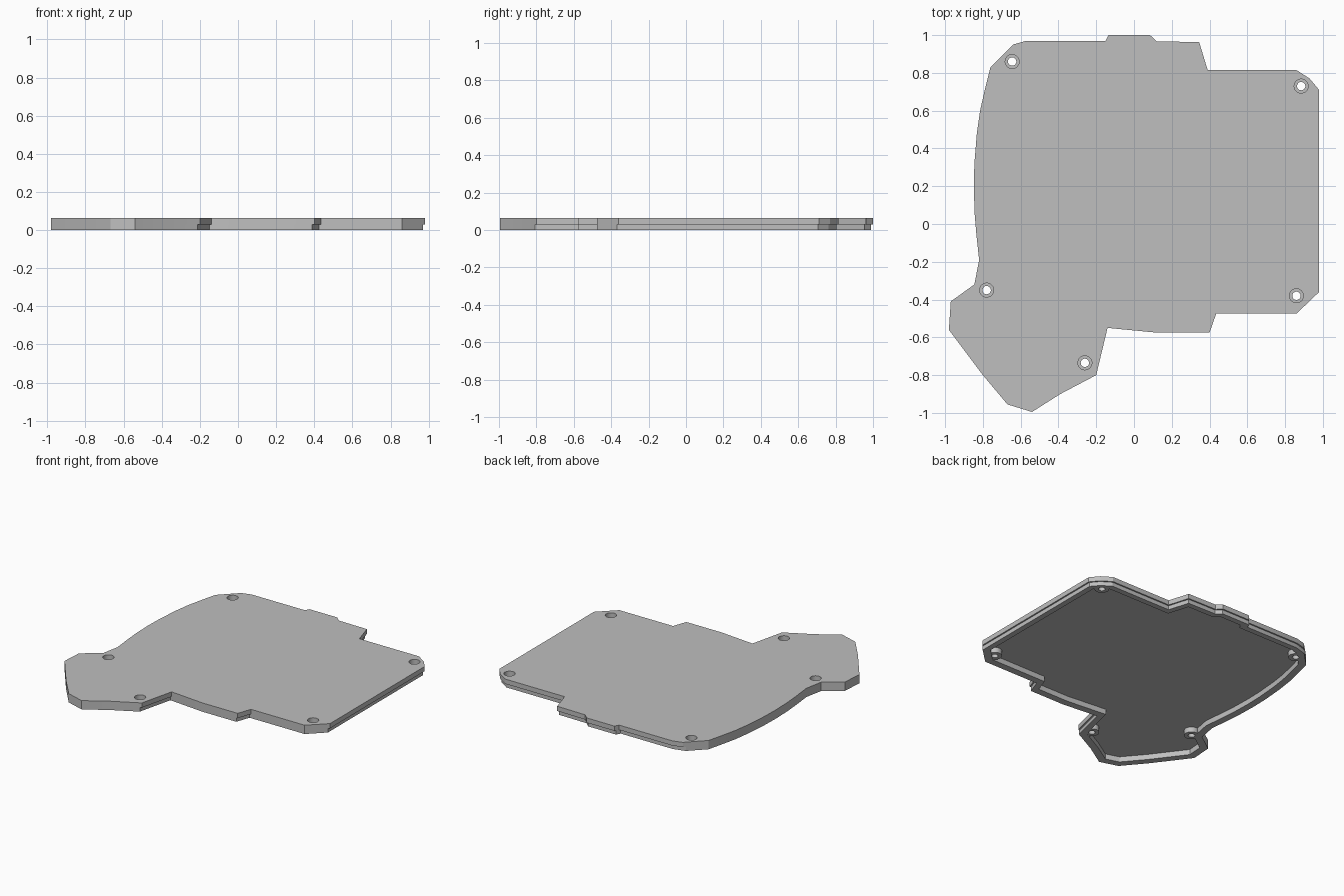
import bpy
import bmesh
from mathutils import Vector

if "Cube" in bpy.data.objects:
    bpy.data.objects.remove(bpy.data.objects["Cube"], do_unlink=True)

HEIGHT, STEP_Z, CEILING_Z = 0.063, 0.029, 0.038
STEP_INSET, RIM_WIDTH = 0.01, 0.05

# Outline of the cover, counter-clockwise from the back left
OUTLINE = [Vector(p) for p in (
    (-.57, .97), (-.64, .95), (-.76, .83), (-.79, .71), (-.815, .6),
    (-.832, .48), (-.845, .32), (-.848, .2), (-.844, .06), (-.835, -.05),
    (-.82, -.19), (-.845, -.32), (-.97, -.41), (-.98, -.56), (-.8, -.8),
    (-.67, -.955), (-.54, -.995), (-.39, -.9), (-.2, -.8), (-.14, -.55),
    (.12, -.575), (.4, -.575), (.435, -.475), (.86, -.475), (.98, -.36),
    (.98, .71), (.93, .77), (.86, .815), (.39, .815), (.345, .963),
    (.12, .967), (.085, 1), (-.135, 1), (-.15, .97))]
SCREWS = [(-.645, .86), (.885, .73), (.86, -.38), (-.78, -.35), (-.26, -.735)]

grey = bpy.data.materials.new("plain grey")
grey.use_nodes = True
grey.diffuse_color = (0.52, 0.52, 0.52, 1)
grey.node_tree.nodes["Principled BSDF"].inputs["Base Color"].default_value = grey.diffuse_color


def offset_loop(points, distance):
    """Move every edge inward by distance(normal) and mitre the corners."""
    lines = []
    for i, p in enumerate(points):
        d = (points[(i + 1) % len(points)] - p).normalized()
        n = Vector((d.y, -d.x))
        lines.append((n, n.dot(p) - distance(n)))
    result = []
    for i in range(len(points)):
        (a, ca), (b, cb) = lines[i - 1], lines[i]
        det = a.x * b.y - a.y * b.x
        if abs(det) < 1e-4:
            result.append(b * (cb - b.dot(points[i])) + points[i])
        else:
            result.append(Vector(((ca * b.y - cb * a.y) / det,
                                  (a.x * cb - b.x * ca) / det)))
    return result


def make_object(name, bm):
    bmesh.ops.recalc_face_normals(bm, faces=bm.faces)
    mesh = bpy.data.meshes.new(name)
    bm.to_mesh(mesh)
    bm.free()
    mesh.materials.append(grey)
    obj = bpy.data.objects.new(name, mesh)
    bpy.context.collection.objects.link(obj)
    return obj


def cylinders(name, radius, bottom, top):
    """One upright cylinder at every screw position."""
    bm = bmesh.new()
    for x, y in SCREWS:
        made = bmesh.ops.create_cone(bm, cap_ends=True, segments=32, radius1=radius,
                                     radius2=radius, depth=top - bottom)
        bmesh.ops.translate(bm, verts=made["verts"], vec=(x, y, (top + bottom) / 2))
    return make_object(name, bm)


def combine(target, tool, operation):
    mod = target.modifiers.new(tool.name, "BOOLEAN")
    mod.operation, mod.solver, mod.object = operation, "EXACT", tool
    tool.hide_render = True
    bpy.context.view_layer.objects.active = target
    bpy.ops.object.modifier_apply(modifier=mod.name)
    bpy.data.objects.remove(tool, do_unlink=True)


# Cover shell: top plate, stepped outer wall, flat rim and recessed underside
lower = offset_loop(OUTLINE, lambda n: STEP_INSET if n.x + n.y > 0.5 else 0)
inner = offset_loop(OUTLINE, lambda n: RIM_WIDTH)
bm = bmesh.new()
levels = [(OUTLINE, HEIGHT), (OUTLINE, STEP_Z), (lower, STEP_Z),
          (lower, 0), (inner, 0), (inner, CEILING_Z)]
rings = [[bm.verts.new((p.x, p.y, z)) for p in loop] for loop, z in levels]
for first, second in zip(rings, rings[1:]):
    for i in range(len(first)):
        quad = (first[i - 1], first[i], second[i], second[i - 1])
        bm.faces.new(quad)
bm.faces.new(rings[0])
bm.faces.new(rings[-1])
bmesh.ops.remove_doubles(bm, verts=bm.verts, dist=1e-5)
cover = make_object("cover_plate", bm)

# Screw bosses with counterbored through holes
combine(cover, cylinders("screw_bosses", 0.048, 0.001, 0.05), "UNION")
combine(cover, cylinders("counterbores", 0.037, 0.03, 0.1), "DIFFERENCE")
combine(cover, cylinders("screw_holes", 0.022, -0.1, 0.1), "DIFFERENCE")

# Soft shading inside the round holes, crisp edges elsewhere
bpy.ops.object.select_all(action="DESELECT")
cover.select_set(True)
bpy.context.view_layer.objects.active = cover
bpy.ops.object.shade_smooth_by_angle(angle=0.3)
